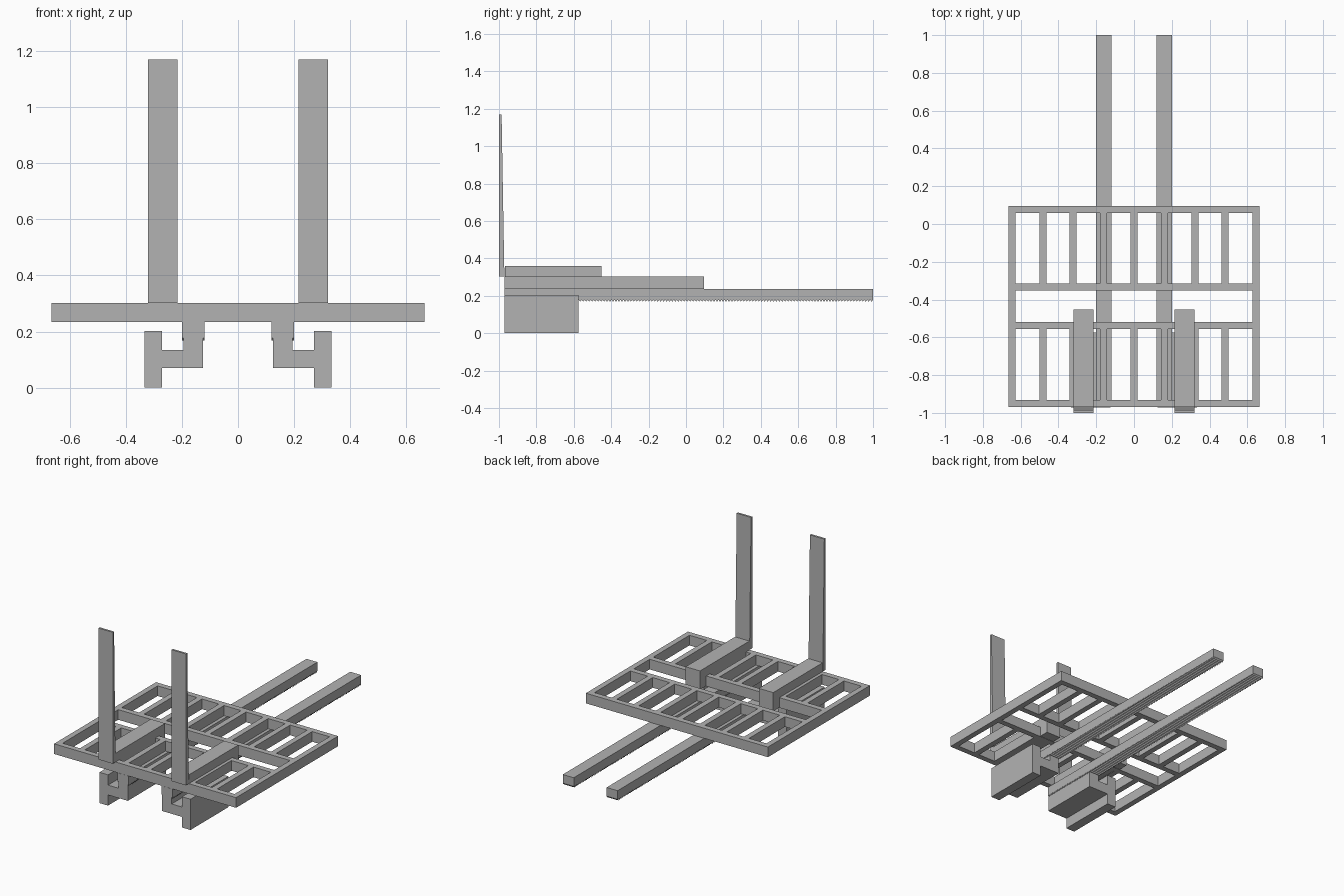
import bpy

cube = bpy.data.objects.get("Cube")
if cube:
    bpy.data.objects.remove(cube, do_unlink=True)

# Single painted-metal colour
GREY = (0.45, 0.45, 0.45, 1)
metal = bpy.data.materials.new("plain grey")
metal.use_nodes = True
metal.diffuse_color = GREY
metal.node_tree.nodes["Principled BSDF"].inputs["Base Color"].default_value = GREY


def make(name, verts, faces):
    mesh = bpy.data.meshes.new(name)
    mesh.from_pydata(verts, [], faces)
    mesh.materials.append(metal)
    obj = bpy.data.objects.new(name, mesh)
    bpy.context.collection.objects.link(obj)
    return obj


def prism(name, profile, axis, lo, hi):
    """Extrude a closed counter-clockwise profile: axis 'x' takes (y, z), 'y' takes (x, z)."""
    n = len(profile)
    if axis == "x":
        verts = [(d, a, b) for d in (lo, hi) for a, b in profile]
    else:
        verts = [(a, d, b) for d in (hi, lo) for a, b in profile]
    faces = [tuple(reversed(range(n))), tuple(range(n, 2 * n))]
    faces += [(i, (i + 1) % n, n + (i + 1) % n, n + i) for i in range(n)]
    return make(name, verts, faces)


def box(name, x, y, z):
    rect = [(y[0], z[0]), (y[1], z[0]), (y[1], z[1]), (y[0], z[1])]
    return prism(name, rect, "x", *x)


def span(side, lo, hi):
    return (lo, hi) if side > 0 else (-hi, -lo)


# Ladder-like platform: side rails, cross rails and slats in two bays
FRONT, BACK, HALF, BAR = -0.97, 0.095, 0.665, 0.037
DECK = (0.235, 0.302)
for side, label in ((1, "left"), (-1, "right")):
    box(f"{label}_side_rail", span(side, HALF - BAR, HALF), (FRONT, BACK), DECK)

cross_rails = {"front": FRONT, "front_middle": -0.555, "back_middle": -0.353, "back": BACK - BAR}
for label, y in cross_rails.items():
    box(f"{label}_cross_rail", (BAR - HALF, HALF - BAR), (y, y + BAR), DECK)

for label, y0, y1 in (("front", FRONT + BAR, -0.555), ("back", -0.353 + BAR, BACK - BAR)):
    for i in range(-3, 4):
        x = i * 0.161
        box(f"{label}_slat_{i + 4}", (x - BAR / 2, x + BAR / 2), (y0, y1), DECK)

# Underside rack profile with fine triangular teeth
TEETH = 124
pitch = (1 - FRONT) / TEETH
rack = []
for i in range(TEETH):
    y = FRONT + i * pitch
    rack += [(y, 0.178), (y + pitch / 2, 0.168)]
rack += [(1, 0.178), (1, DECK[0]), (FRONT, DECK[0])]

# Hooked bracket section, tapered upright section
bracket = [(0.125, 0.07), (0.27, 0.07), (0.27, 0), (0.333, 0), (0.333, 0.203),
           (0.27, 0.203), (0.27, 0.135), (0.195, 0.135), (0.195, DECK[0]), (0.125, DECK[0])]
upright = [(-1, 0.302), (-0.97, 0.302), (-0.972, 0.36), (-0.986, 1.17), (-1, 1.17)]

for side, label in ((1, "left"), (-1, "right")):
    prism(f"{label}_toothed_rack", rack, "x", *span(side, 0.12, 0.2))
    section = bracket if side > 0 else [(-x, z) for x, z in reversed(bracket)]
    prism(f"{label}_hooked_bracket", section, "y", FRONT - 0.001, -0.575)
    prism(f"{label}_upright", upright, "x", *span(side, 0.215, 0.32))
    box(f"{label}_arm", span(side, 0.215, 0.32), (FRONT + 0.001, -0.453), (0.237, 0.36))
